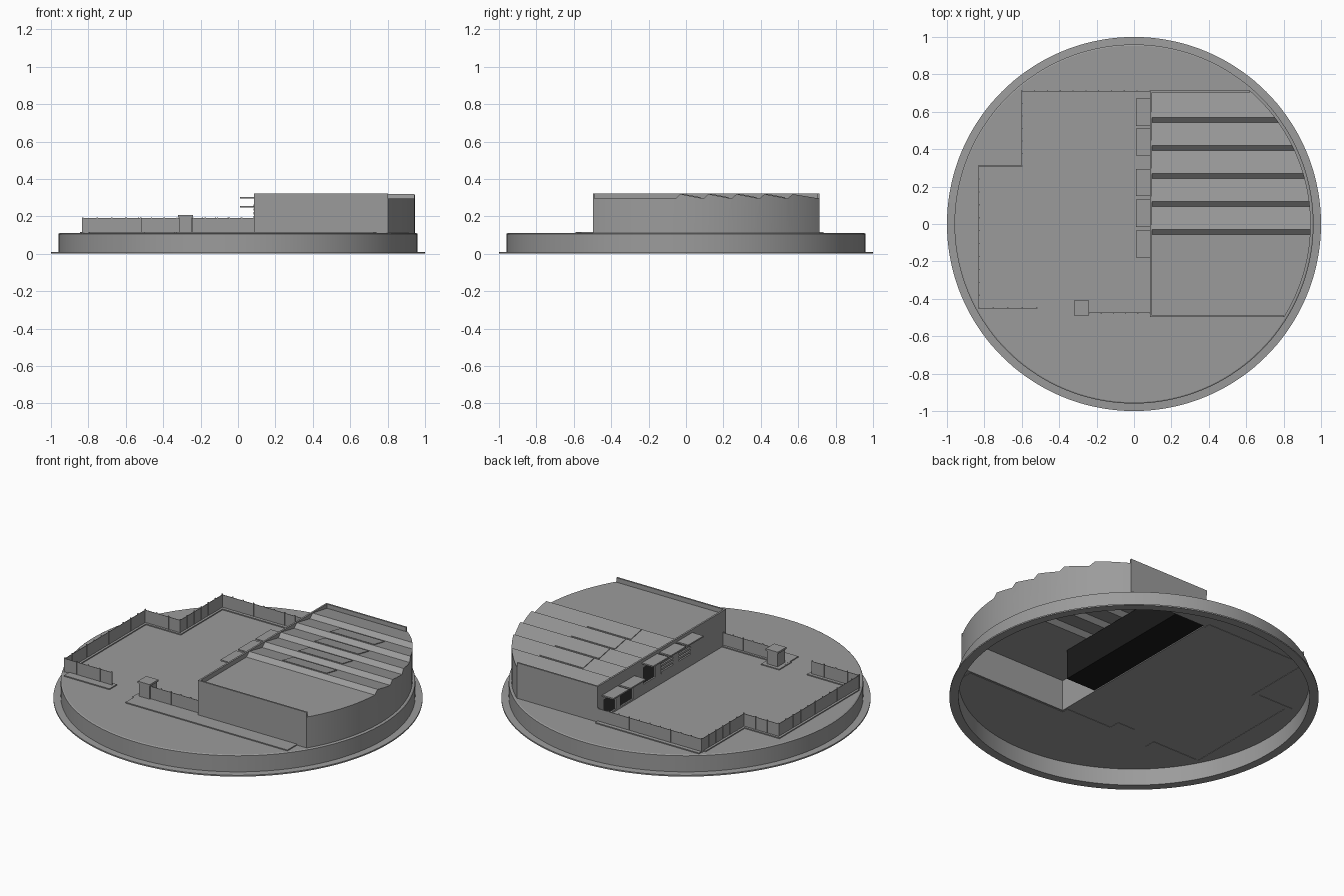
import bpy, bmesh, math

if "Cube" in bpy.data.objects:
    bpy.data.objects.remove(bpy.data.objects["Cube"])

RIDGES = [-0.03 + 0.15 * i for i in range(5)]
GROUND = 0.11
FACADE, FRONT, BACK = 0.085, -0.498, 0.714


def material(name, v):
    m = bpy.data.materials.new(name)
    m.diffuse_color = (v, v, v, 1)
    m.use_nodes = True
    m.node_tree.nodes["Principled BSDF"].inputs["Base Color"].default_value = m.diffuse_color
    return m


GREY = material("dark_grey", 0.33)
BLACK = material("black", 0.01)


def finish(bm, name, mat=GREY):
    bmesh.ops.recalc_face_normals(bm, faces=bm.faces)
    me = bpy.data.meshes.new(name)
    bm.to_mesh(me)
    bm.free()
    me.materials.append(mat)
    ob = bpy.data.objects.new(name, me)
    bpy.context.collection.objects.link(ob)
    return ob


def boxes(name, items, mat=GREY):
    """One object from a list of (x0, x1, y0, y1, z0, z1) boxes."""
    bm = bmesh.new()
    for x0, x1, y0, y1, z0, z1 in items:
        vs = bmesh.ops.create_cube(bm, size=1)["verts"]
        for v in vs:
            v.co.x = x0 if v.co.x < 0 else x1
            v.co.y = y0 if v.co.y < 0 else y1
            v.co.z = z0 if v.co.z < 0 else z1
    return finish(bm, name, mat)


def extrude_x(name, profile, x0, x1):
    """Prism along x from a (y, z) profile."""
    bm = bmesh.new()
    f = bm.faces.new([bm.verts.new((x0, y, z)) for y, z in profile])
    geo = bmesh.ops.extrude_face_region(bm, geom=[f])["geom"]
    bmesh.ops.translate(bm, vec=(x1 - x0, 0, 0),
                        verts=[g for g in geo if isinstance(g, bmesh.types.BMVert)])
    # the extrusion drops the start face in some cases: close any open end
    open_edges = [e for e in bm.edges if e.is_boundary]
    if open_edges:
        bmesh.ops.holes_fill(bm, edges=open_edges)
    return finish(bm, name)


def lathe(name, profile, n=144):
    """Closed ring or solid from an (r, z) profile; r = 0 points are welded."""
    bm = bmesh.new()
    vs = [bm.verts.new((r, 0, z)) for r, z in profile]
    es = [bm.edges.new((a, b)) for a, b in zip(vs, vs[1:] + vs[:1])
          if a.co.x + b.co.x > 1e-6]
    bmesh.ops.spin(bm, geom=vs + es, cent=(0, 0, 0), axis=(0, 0, 1),
                   angle=math.tau, steps=n)
    bmesh.ops.remove_doubles(bm, verts=bm.verts, dist=1e-5)
    return finish(bm, name)


def boolean(ob, tool, op, keep=False):
    """Apply a boolean and delete the tool."""
    tool.hide_render = True
    m = ob.modifiers.new("cut", "BOOLEAN")
    m.operation, m.object, m.solver = op, tool, "EXACT"
    dg = bpy.context.evaluated_depsgraph_get()
    dg.update()
    me = bpy.data.meshes.new_from_object(ob.evaluated_get(dg))
    ob.modifiers.clear()
    ob.data = me
    if not keep:
        bpy.data.objects.remove(tool)


def roof_profile(y0, y1, base, drop):
    """Flat roof at the front, five saw teeth behind it."""
    pts = [(y0, base), (y0, 0.295 - drop)]
    for r in RIDGES:
        pts += [(r - 0.026, 0.295 - drop), (r, 0.319 - drop)]
    return pts + [(y1, 0.295 - drop), (y1, base)]


# Hollow round base with a thin flange
base = lathe("round_base", [(0, GROUND), (0.953, GROUND), (0.96, 0.106), (0.96, 0.01),
                            (1.0, 0.008), (1.0, 0), (0.95, 0), (0.95, 0.1), (0, 0.1)])

# Hall with a curved outer wall, hollow and open below
hall = extrude_x("hall", roof_profile(FRONT, BACK, GROUND - 0.005, 0), FACADE, 1.0)
boolean(hall, lathe("outer_cutter", [(0, 0), (0.945, 0), (0.945, 0.5), (0, 0.5)]), "INTERSECT")
cavity = extrude_x("hall_cavity", roof_profile(FRONT + 0.01, BACK - 0.01, 0.05, 0.01),
                   FACADE + 0.01, 1.0)
boolean(cavity, lathe("inner_cutter", [(0, 0), (0.935, 0), (0.935, 0.5), (0, 0.5)]), "INTERSECT")
boolean(hall, cavity, "DIFFERENCE", keep=True)
boolean(base, cavity, "DIFFERENCE")

# Openings in the courtyard facade, with a canopy over each one
BAYS = [(-0.18, -0.035, 0.30), (-0.015, 0.13, 0.30), (0.15, 0.295, 0.30),
        (0.365, 0.51, 0.25), (0.525, 0.67, 0.25)]
openings = boxes("openings_cutter", [(0.05, 0.12, a + 0.015, b - 0.015, z - 0.13, z - 0.03)
                                     for a, b, z in BAYS])
boolean(hall, openings, "DIFFERENCE")
boxes("canopies", [(0.01, FACADE, a, b, z - 0.004, z + 0.004) for a, b, z in BAYS])
boxes("louvres", [(0.083, 0.093, a + 0.015, b - 0.015, z - 0.13 + 0.02 * k, z - 0.118 + 0.02 * k)
                  for a, b, z in BAYS[:2] for k in range(5)])

# Dark inner rooms behind the facade
boxes("inner_rooms", [(0.285, 0.29, -0.22, 0.704, 0.11, 0.28),
                      (0.095, 0.285, -0.22, -0.215, 0.11, 0.28),
                      (0.095, 0.29, -0.22, 0.704, 0.28, 0.284),
                      (0.095, 0.29, -0.22, 0.704, 0.106, 0.11)], BLACK)

# Parapets on the three straight walls
boxes("parapets", [(0.0845, 0.095, FRONT, BACK, 0.29, 0.322),
                   (0.095, 0.802, FRONT, FRONT + 0.01, 0.29, 0.322),
                   (0.095, 0.619, BACK - 0.01, BACK, 0.29, 0.322)])

# Skylights lying on the saw-tooth slopes
for i, r in enumerate(RIDGES[:4]):
    def slope(y):
        return 0.319 - 0.024 * (y - r) / 0.124
    a, b = r + 0.008, r + 0.108
    extrude_x(f"skylight_{i + 1}", [(a, slope(a) - 0.002), (a, slope(a) + 0.004),
                                    (b, slope(b) + 0.004), (b, slope(b) - 0.002)], 0.31, 0.60)

# Courtyard fence: thin panels with slim posts
PATHS = [[(FACADE, 0.71), (-0.6, 0.71), (-0.6, 0.31), (-0.83, 0.31), (-0.83, -0.45), (-0.52, -0.45)],
         [(-0.24, -0.475), (FACADE, -0.475)]]
panels, posts = [], []
for path in PATHS:
    for (xa, ya), (xb, yb) in zip(path, path[1:]):
        panels.append((min(xa, xb) - 0.0015, max(xa, xb) + 0.0015,
                       min(ya, yb) - 0.0015, max(ya, yb) + 0.0015, 0.105, 0.19))
        n = max(1, round(math.hypot(xb - xa, yb - ya) / 0.07))
        for k in range(n + 1):
            x, y = xa + (xb - xa) * k / n, ya + (yb - ya) * k / n
            posts.append((x - 0.003, x + 0.003, y - 0.003, y + 0.003, 0.105, 0.195))
boxes("fence_panels", panels)
boxes("fence_posts", posts)

# Gatehouse with a slightly wider roof
boxes("gatehouse", [(-0.315, -0.245, -0.485, -0.415, 0.11, 0.195),
                    (-0.32, -0.24, -0.49, -0.41, 0.195, 0.206)])

# Low kerbs along the fence and in front of the hall
boxes("kerbs", [(-0.33, 0.085, -0.59, -0.46, 0.098, 0.116),
                (0.085, 0.74, -0.59, FRONT, 0.098, 0.116),
                (-0.34, -0.22, -0.51, -0.395, 0.098, 0.1155),
                (-0.80, -0.50, -0.50, -0.43, 0.098, 0.116),
                (-0.60, 0.085, 0.69, 0.735, 0.098, 0.116),
                (-0.845, -0.815, -0.43, 0.325, 0.098, 0.116),
                (-0.815, -0.585, 0.295, 0.325, 0.098, 0.116),
                (-0.615, -0.585, 0.325, 0.69, 0.098, 0.116)])

# Smooth the round surfaces, keep edges sharp
for ob in (base, hall):
    bpy.ops.object.select_all(action="DESELECT")
    ob.select_set(True)
    bpy.context.view_layer.objects.active = ob
    bpy.ops.object.shade_smooth_by_angle(angle=math.radians(15))
